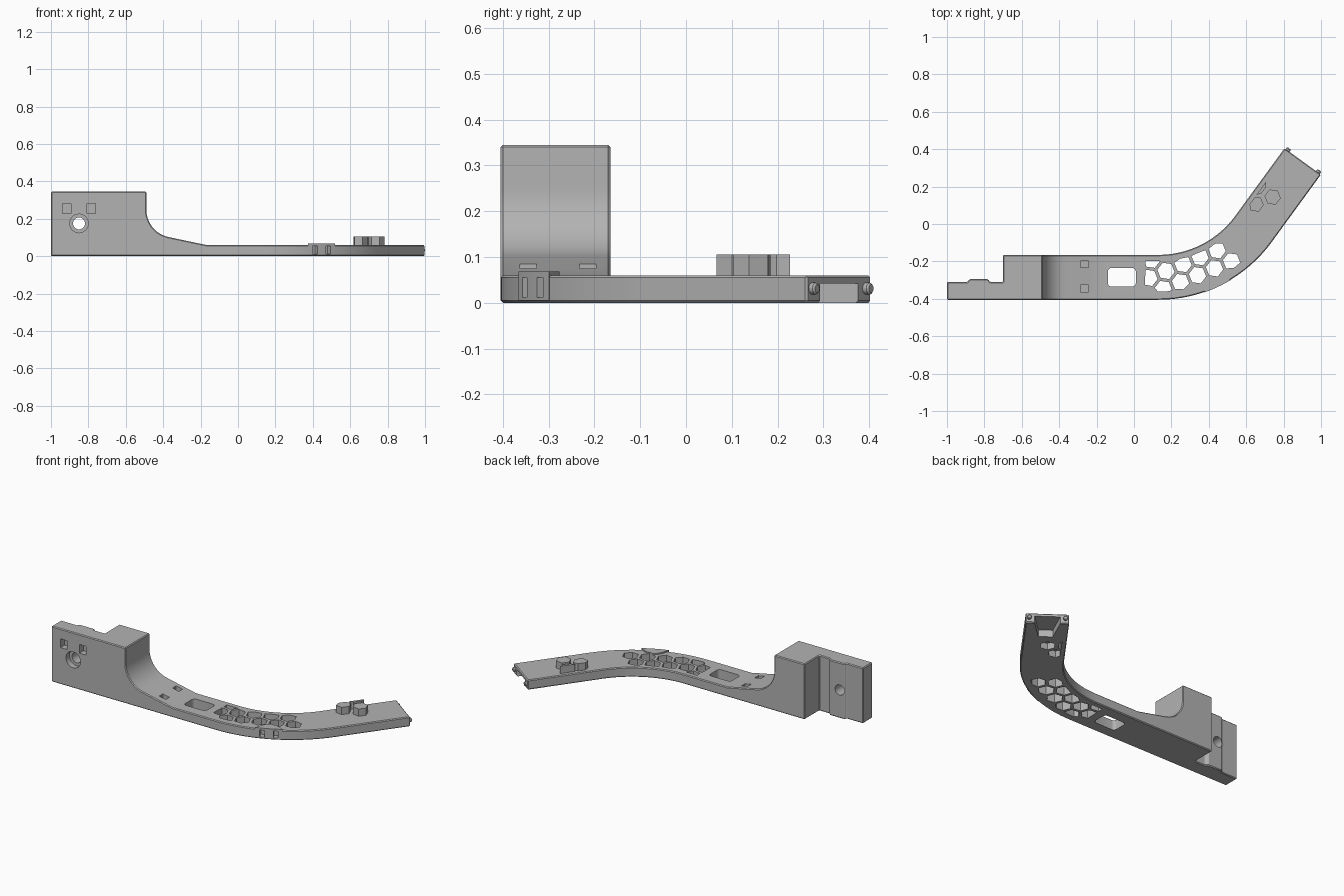
import bpy, bmesh, math
from mathutils import Vector, Matrix

cube = bpy.data.objects.get("Cube")
if cube:
    bpy.data.objects.remove(cube, do_unlink=True)

grey = bpy.data.materials.new("plain_grey")
grey.use_nodes = True
grey.diffuse_color = (0.45, 0.45, 0.45, 1)
grey.node_tree.nodes["Principled BSDF"].inputs["Base Color"].default_value = (0.45, 0.45, 0.45, 1)


def prism(name, pts, lo, hi, axis="Z"):
    """Extrude a flat outline along z, or along y for an x-z outline."""
    bm = bmesh.new()
    place = (lambda p, c: (p[0], p[1], c)) if axis == "Z" else (lambda p, c: (p[0], c, p[1]))
    rings = [[bm.verts.new(place(p, c)) for p in pts] for c in (lo, hi)]
    for ring in rings:
        bm.faces.new(ring)
    n = len(pts)
    for i in range(n):
        j = (i + 1) % n
        bm.faces.new((rings[0][i], rings[0][j], rings[1][j], rings[1][i]))
    bmesh.ops.recalc_face_normals(bm, faces=bm.faces)
    mesh = bpy.data.meshes.new(name)
    bm.to_mesh(mesh)
    bm.free()
    ob = bpy.data.objects.new(name, mesh)
    bpy.context.collection.objects.link(ob)
    mesh.materials.append(grey)
    return ob


def apply(ob, mod):
    bpy.context.view_layer.objects.active = ob
    bpy.ops.object.modifier_apply(modifier=mod.name)


def boolean(ob, tool, operation="DIFFERENCE"):
    mod = ob.modifiers.new("cut", "BOOLEAN")
    mod.operation, mod.solver, mod.object = operation, "EXACT", tool
    apply(ob, mod)
    bpy.data.objects.remove(tool, do_unlink=True)


def bevel(ob, width):
    mod = ob.modifiers.new("edge", "BEVEL")
    mod.width, mod.segments = width, 1
    mod.limit_method, mod.angle_limit = "ANGLE", math.radians(30)
    apply(ob, mod)


def arc(c, r, a0, a1, n):
    """Points on an arc, angles in degrees."""
    angles = [math.radians(a0 + (a1 - a0) * i / n) for i in range(n + 1)]
    return [Vector((c[0] + r * math.cos(a), c[1] + r * math.sin(a))) for a in angles]


def rect(x, y, w, h):
    return [(x - w, y - h), (x + w, y - h), (x + w, y + h), (x - w, y + h)]


# Plan of the arm: straight, bend, straight
TOP = 0.06
bend = Vector((0.13, 0.345))
r_in, r_out, turn = 0.51, 0.75, 54
along = Vector((math.cos(math.radians(turn)), math.sin(math.radians(turn))))
across = Vector((along.y, -along.x))
end_in = Vector((0.805, 0.405))
end_out = end_in + across * (r_out - r_in)
plan = [(-1, -0.405)] + arc(bend, r_out, -90, turn - 90, 24) + [end_out, end_in]
plan += arc(bend, r_in, turn - 90, -90, 24)
plan += [(-0.7, -0.165), (-0.7, -0.31), (-0.77, -0.31), (-0.78, -0.295),
         (-0.88, -0.295), (-0.89, -0.31), (-1, -0.31)]

# Side outline: tall block sweeping down into the thin arm
side = [(-1, 0), (1.2, 0), (1.2, TOP), (-0.17, TOP)]
side += arc((-0.34, 0.249), 0.15, 259, 180, 16) + [(-0.49, 0.345), (-1, 0.345)]

body = prism("curved_arm", plan, 0, 0.4)
body_side = prism("side_outline", [(x * 1.0 if x > -1 else -1.1, z if z > 0 else -0.0) for x, z in side],
                  -0.6, 0.6, "Y")
boolean(body, body_side, "INTERSECT")
bevel(body, 0.005)

# Lens-shaped strap boss on the outer side of the bend
lens = arc(bend, r_out + 0.002, -71, -59, 12)
for i in range(11, 0, -1):
    t = i / 6 - 1
    a = math.radians(-71 + i)
    lens.append(bend + Vector((math.cos(a), math.sin(a))) * (r_out - 0.06 * (1 - t * t)))
boolean(body, prism("strap_boss", lens, 0.005, TOP + 0.008), "UNION")

cutters = []


def cut(pts, lo, hi, axis="Z"):
    cutters.append(prism("cutter", pts, lo, hi, axis))


# Strap slots in the outer side of the bend
for a in (-68, -62):
    d = Vector((math.cos(math.radians(a)), math.sin(math.radians(a))))
    s = Vector((-d.y, d.x)) * 0.014
    p, q = bend + d * (r_out - 0.035), bend + d * (r_out + 0.03)
    cut([p - s, q - s, q + s, p + s], 0.012, 0.055)

# Honeycomb openings, trimmed to a margin inside the arm
u, v = Vector((0.091, 0.037)), Vector((0.0775, -0.06))
start = Vector((0.171, -0.251))


def hexagon(c, r):
    return arc(c, r, 52, 352, 5)


def trimmed(c):
    pts = []
    for p in hexagon(c, 0.047):
        p.x = max(p.x, 0.06)
        if p.x < bend.x:
            p.y = min(max(p.y, -0.362), -0.198)
        else:
            d = p - bend
            p = bend + d.normalized() * min(max(d.length, 0.543), 0.707)
        pts.append(p)
    return pts


cells = [start + u * k for k in range(-1, 4)]
cells += [start + v + u * k for k in range(4)]
cells += [start - v, start + v - u]
for c in cells:
    cut(trimmed(c), -0.05, 0.1)

# Rounded window
window = []
for x, y, a in ((-0.01, -0.255, 0), (-0.12, -0.255, 90), (-0.12, -0.315, 180), (-0.01, -0.315, 270)):
    window += arc((x, y), 0.02, a, a + 90, 4)
cut(window, -0.05, 0.1)

# Strap slots on the slope and on the front of the block
for y in (-0.215, -0.345):
    cut(rect(-0.265, y, 0.022, 0.018), 0.04, 0.2)
for x in (-0.915, -0.785):
    cut(rect(x, 0.255, 0.022, 0.027), -0.5, -0.365, "Y")

# Counterbored screw hole
for r, back in ((0.05, -0.37), (0.032, -0.2)):
    cut(arc((-0.85, 0.175), r, 0, 345, 23), -0.5, back, "Y")

# Tapered socket under the far end
mid = (end_in + end_out) / 2
cut([mid + along * 0.02 + across * 0.075, mid + along * 0.02 - across * 0.075,
     mid - along * 0.15 - across * 0.04, mid - along * 0.15 + across * 0.04], -0.05, 0.042)

# Raised hexagonal pegs with matching recesses underneath
peg = Vector((0.65, 0.107))
for i, c in enumerate((peg, peg + u, peg + u - v)):
    pts = []
    for p in hexagon(c, 0.044):
        inset = (p - end_in).dot(across)
        pts.append(p + across * max(0, 0.025 - inset))
    cut(pts, -0.05, 0.04)
    prism(f"hex_peg_{i + 1}", pts, TOP - 0.01, 0.105)

for tool in cutters:
    boolean(body, tool)

# Locating pins on the end face
for name, off in (("inner_pin", -0.1), ("outer_pin", 0.1)):
    pin = prism(name, arc((0, 0), 0.013, 0, 330, 11), -0.02, 0.014)
    bevel(pin, 0.004)
    at = mid + across * off
    pin.matrix_world = Matrix.Translation((at.x, at.y, 0.031)) @ \
        Vector((along.x, along.y, 0)).to_track_quat("Z", "Y").to_matrix().to_4x4()

# Smooth curves, sharp edges
bpy.ops.object.select_all(action="DESELECT")
body.select_set(True)
bpy.context.view_layer.objects.active = body
bpy.ops.object.shade_smooth_by_angle(angle=math.radians(25))
